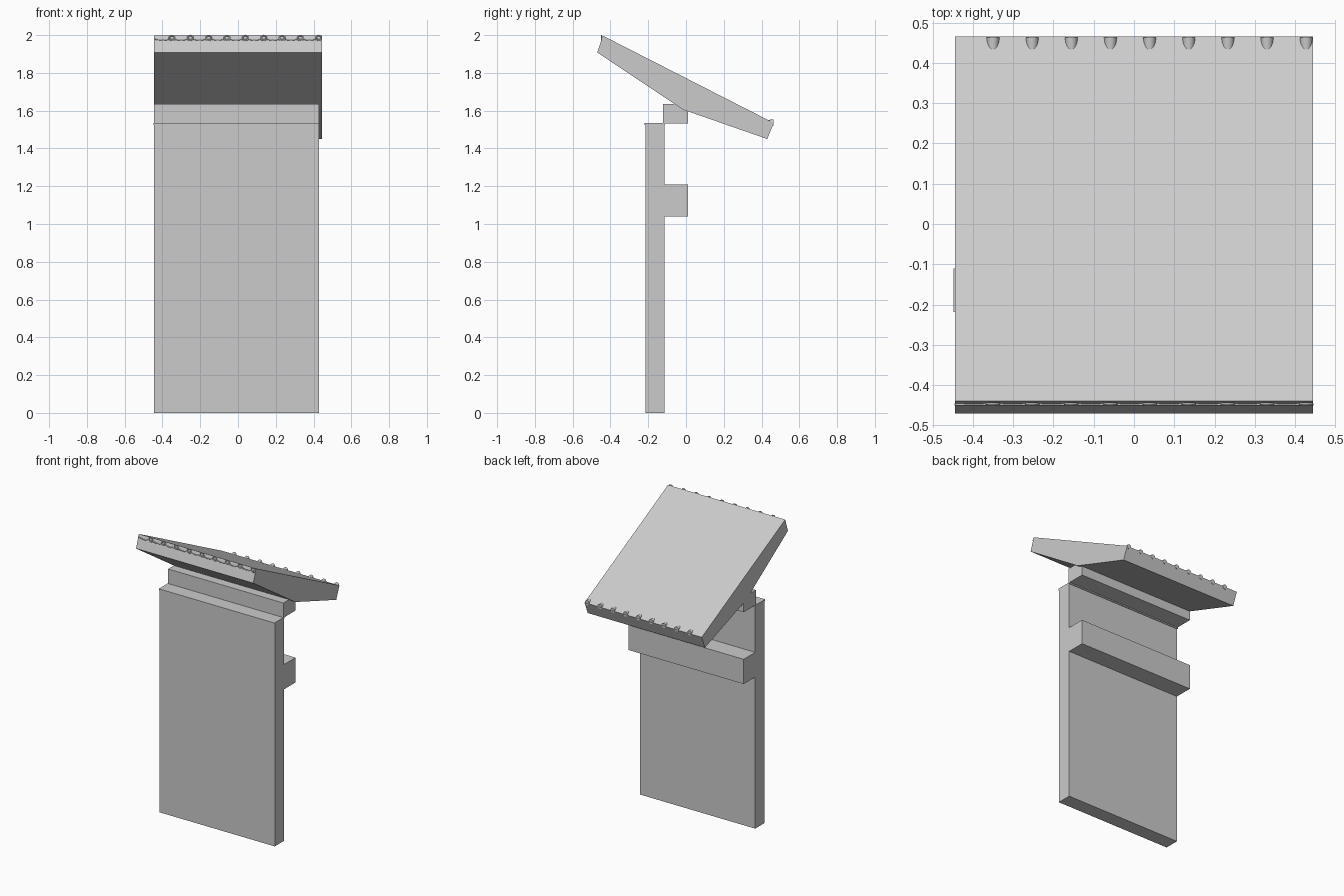
import bpy
import math

cube = bpy.data.objects.get("Cube")
if cube:
    bpy.data.objects.remove(cube, do_unlink=True)

grey = bpy.data.materials.new("light grey")
grey.use_nodes = True
colour = (0.6, 0.6, 0.6, 1)
grey.diffuse_color = colour
grey.node_tree.nodes["Principled BSDF"].inputs["Base Color"].default_value = colour

LEFT, WALL_RIGHT, ROOF_RIGHT = -0.445, 0.43, 0.445


def extrude(name, profile, x0, x1):
    """Extrude a (y, z) outline, listed counter-clockwise seen from +x."""
    n = len(profile)
    verts = [(x, y, z) for x in (x0, x1) for y, z in profile]
    faces = [tuple(reversed(range(n))), tuple(range(n, 2 * n))]
    faces += [(i, (i + 1) % n, n + (i + 1) % n, n + i) for i in range(n)]
    mesh = bpy.data.meshes.new(name)
    mesh.from_pydata(verts, [], faces)
    mesh.materials.append(grey)
    obj = bpy.data.objects.new(name, mesh)
    bpy.context.collection.objects.link(obj)
    return obj


def rect(y0, y1, z0, z1):
    return [(y0, z0), (y1, z0), (y1, z1), (y0, z1)]


def finish(name):
    obj = bpy.context.object
    obj.name = name
    obj.data.materials.append(grey)
    bpy.ops.object.shade_smooth_by_angle(angle=math.radians(40))


# Upright wall with its rear ledge, thin cap and roof support
extrude("wall", rect(-0.215, -0.115, 0, 1.527), LEFT, WALL_RIGHT)
extrude("rear_ledge", rect(-0.115, 0.01, 1.04, 1.21), LEFT, WALL_RIGHT)
extrude("wall_cap", rect(-0.219, -0.11, 1.525, 1.535), LEFT - 0.003, WALL_RIGHT)
extrude("roof_support", rect(-0.122, 0.01, 1.533, 1.635), LEFT, WALL_RIGHT)

# Sloping roof, deepest over the support
extrude("roof", [(-0.47, 1.908), (-0.015, 1.605), (0.43, 1.45),
                 (0.465, 1.535), (-0.44, 1.997)], LEFT, ROOF_RIGHT)

# Row of rear pegs and front rings
for i in range(9):
    x = -0.35 + i * 0.0972
    bpy.ops.mesh.primitive_cone_add(vertices=16, radius1=0.016, radius2=0.012, depth=0.065,
                                    location=(x, 0.431, 1.537),
                                    rotation=(math.pi / 2, 0, 0))
    finish(f"rear_peg_{i + 1}")
    bpy.ops.mesh.primitive_torus_add(major_segments=16, minor_segments=6,
                                     major_radius=0.014, minor_radius=0.004,
                                     location=(x, -0.447, 1.984),
                                     rotation=(math.pi / 2, 0, 0))
    finish(f"front_ring_{i + 1}")

# Thin wire strung through the front rings
curve = bpy.data.curves.new("front_wire", "CURVE")
curve.dimensions = "3D"
curve.bevel_depth = 0.003
curve.bevel_resolution = 1
line = curve.splines.new("POLY")
steps = 54
line.points.add(steps)
for i, p in enumerate(line.points):
    x = LEFT + (ROOF_RIGHT - LEFT) * i / steps
    sag = 0.003 * math.cos(2 * math.pi * (x + 0.35) / 0.0972)
    p.co = (x, -0.448, 1.976 + sag, 1)
curve.materials.append(grey)
wire = bpy.data.objects.new("front_wire", curve)
bpy.context.collection.objects.link(wire)
